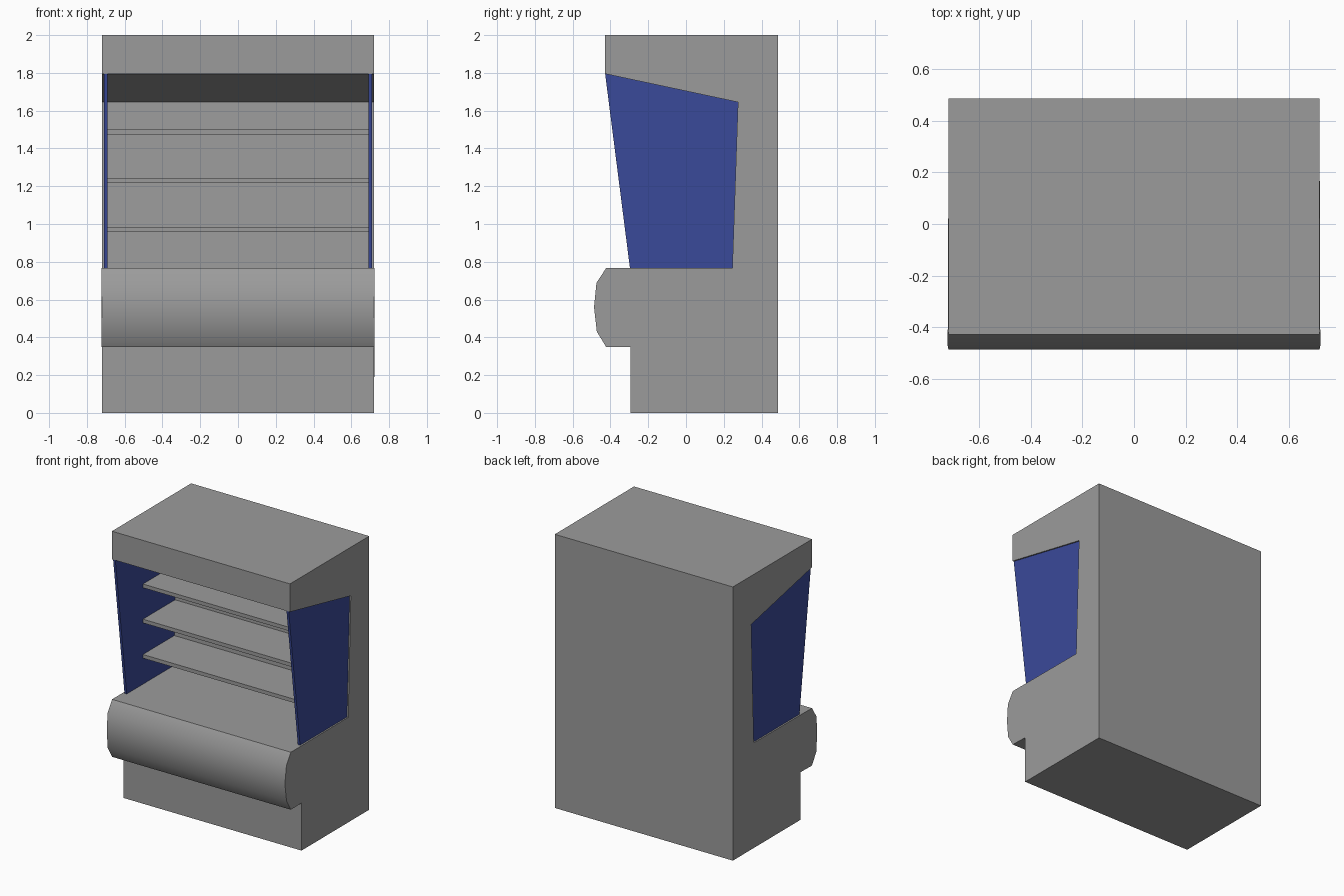
import bpy, bmesh, math

if "Cube" in bpy.data.objects:
    bpy.data.objects.remove(bpy.data.objects["Cube"])


def material(name, rgb):
    mat = bpy.data.materials.new(name)
    mat.diffuse_color = (*rgb, 1)
    mat.use_nodes = True
    mat.node_tree.nodes["Principled BSDF"].inputs["Base Color"].default_value = mat.diffuse_color
    return mat


grey = material("dark_grey", (0.33, 0.33, 0.33))
blue = material("blue_panel", (0.042, 0.068, 0.32))


def extrude_profile(name, profile, x0, x1, mat, flare=None):
    """Solid prism from a (y, z) profile between x0 and x1."""
    flare = flare or {}
    bm = bmesh.new()
    ends = []
    for x in (x0, x1):
        ends.append([bm.verts.new((x + math.copysign(flare.get(i, 0), x), y, z))
                     for i, (y, z) in enumerate(profile)])
    bm.faces.new(ends[0])
    bm.faces.new(ends[1])
    n = len(profile)
    for i in range(n):
        j = (i + 1) % n
        bm.faces.new((ends[0][i], ends[0][j], ends[1][j], ends[1][i]))
    bmesh.ops.recalc_face_normals(bm, faces=bm.faces)
    mesh = bpy.data.meshes.new(name)
    bm.to_mesh(mesh)
    bm.free()
    mesh.materials.append(mat)
    obj = bpy.data.objects.new(name, mesh)
    bpy.context.collection.objects.link(obj)
    return obj


# Cabinet: base, rounded front bumper, deck, slanted back wall and canopy
cabinet_profile = [
    (0.487, 0), (0.487, 2), (-0.428, 2), (-0.428, 1.795),
    (0.275, 1.645), (0.245, 0.768),
    (-0.422, 0.768), (-0.474, 0.688), (-0.487, 0.56), (-0.472, 0.43), (-0.422, 0.348),
    (-0.295, 0.348), (-0.295, 0),
]
bumper_flare = {6: 0.003, 7: 0.003, 9: 0.003, 10: 0.003}
cabinet = extrude_profile("cabinet_body", cabinet_profile, -0.72, 0.72, grey, bumper_flare)
bpy.context.view_layer.objects.active = cabinet
cabinet.select_set(True)
bpy.ops.object.shade_smooth_by_angle(angle=math.radians(35))

# Blue side panels, set slightly inside the cabinet ends
panel_profile = [(-0.428, 1.795), (0.275, 1.645), (0.245, 0.768), (-0.297, 0.768)]
for side, x0, x1 in (("left", -0.71, -0.692), ("right", 0.692, 0.71)):
    extrude_profile("side_panel_" + side, panel_profile, x0, x1, blue)

# Three display shelves reaching back to the wall
for k, top in enumerate((0.985, 1.243, 1.5)):
    back = 0.245 + 0.03 * (top - 0.768) / 0.877
    extrude_profile(f"shelf_{k + 1}",
                    [(-0.11, top), (back, top), (back, top - 0.027), (-0.11, top - 0.027)],
                    -0.692, 0.692, grey)
